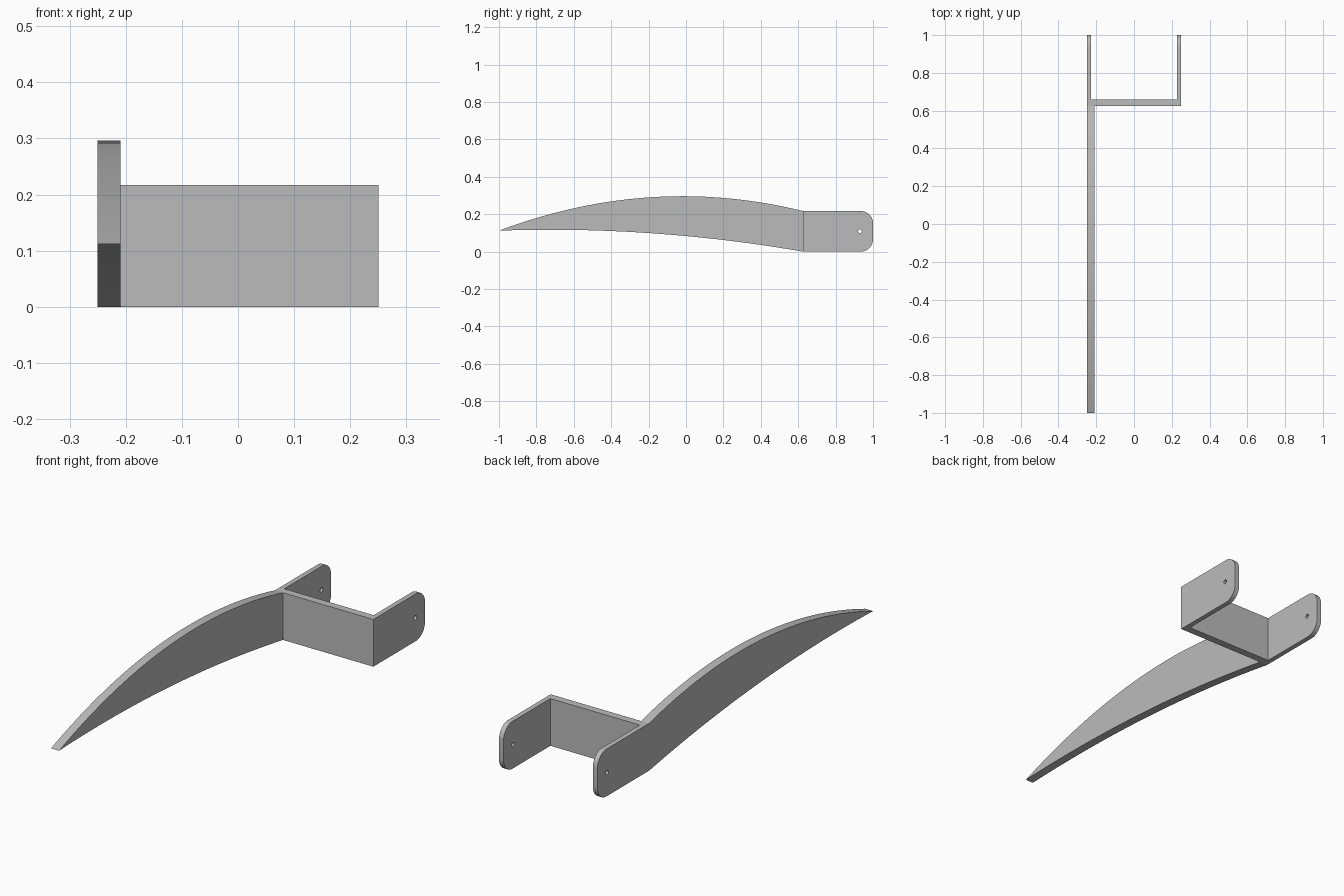
import bpy
import bmesh
from math import sin, cos, pi, radians
from mathutils import Matrix

cube = bpy.data.objects.get("Cube")
if cube:
    bpy.data.objects.remove(cube, do_unlink=True)

grey = bpy.data.materials.new("plain_grey")
grey.use_nodes = True
COLOUR = (0.5, 0.5, 0.5, 1)
grey.diffuse_color = COLOUR
grey.node_tree.nodes["Principled BSDF"].inputs["Base Color"].default_value = COLOUR

HALF = 0.25       # half width of the bracket
HEIGHT = 0.217    # bracket height
FRONT = 0.625     # front face of the cross plate
BACK = 0.66       # back face of the cross plate
ARM = 0.023       # arm thickness
BLADE = 0.041     # blade thickness


def extrude_x(name, outline, x0, x1):
    """Solid from a (y, z) outline, stretched from x0 to x1."""
    bm = bmesh.new()
    face = bm.faces.new([bm.verts.new((x0, y, z)) for y, z in outline])
    ext = bmesh.ops.extrude_face_region(bm, geom=[face])
    moved = [v for v in ext["geom"] if isinstance(v, bmesh.types.BMVert)]
    bmesh.ops.translate(bm, verts=moved, vec=(x1 - x0, 0, 0))
    bmesh.ops.recalc_face_normals(bm, faces=bm.faces)
    mesh = bpy.data.meshes.new(name)
    bm.to_mesh(mesh)
    bm.free()
    mesh.materials.append(grey)
    obj = bpy.data.objects.new(name, mesh)
    bpy.context.collection.objects.link(obj)
    return obj


def parabola(p, q, r, steps):
    """Points along the parabola through p, q and r."""
    s = (q[1] - p[1]) / (q[0] - p[0])
    a = ((r[1] - q[1]) / (r[0] - q[0]) - s) / (r[0] - p[0])
    ys = [p[0] + (r[0] - p[0]) * i / steps for i in range(steps + 1)]
    return [(y, p[1] + s * (y - p[0]) + a * (y - p[0]) * (y - q[0])) for y in ys]


def smooth(obj):
    bpy.ops.object.select_all(action="DESELECT")
    obj.select_set(True)
    bpy.context.view_layer.objects.active = obj
    bpy.ops.object.shade_smooth_by_angle(angle=radians(30))


# Curved blade tapering to a tip at the front
tip = (-1, 0.112)
top = parabola(tip, (0, 0.296), (FRONT, HEIGHT), 28)
bottom = parabola(tip, (0, 0.083), (FRONT, 0), 28)
smooth(extrude_x("blade", top + bottom[:0:-1], -HALF, -HALF + BLADE))

# Cross plate joining the two arms
extrude_x("cross_plate",
          [(FRONT, 0), (BACK, 0), (BACK, HEIGHT), (FRONT, HEIGHT)],
          -HALF, HALF)

# Arm outline with rounded rear corners
R = 0.065
lower = [(1 - R + R * sin(t), R - R * cos(t))
         for t in (pi / 2 * i / 10 for i in range(11))]
upper = [(y, HEIGHT - z) for y, z in reversed(lower)]
arm_outline = [(BACK, 0)] + lower + upper + [(BACK, HEIGHT)]

# Cutter for the pin holes
bm = bmesh.new()
bmesh.ops.create_cone(bm, cap_ends=True, segments=16, radius1=0.01, radius2=0.01,
                      depth=1, matrix=Matrix.Translation((0, 0.93, HEIGHT / 2))
                      @ Matrix.Rotation(pi / 2, 4, "Y"))
mesh = bpy.data.meshes.new("hole_cutter")
bm.to_mesh(mesh)
bm.free()
mesh.materials.append(grey)
cutter = bpy.data.objects.new("hole_cutter", mesh)
bpy.context.collection.objects.link(cutter)
cutter.hide_render = True
cutter.hide_viewport = True

# Two drilled arms
for name, x in (("right_arm", -HALF), ("left_arm", HALF - ARM)):
    arm = extrude_x(name, arm_outline, x, x + ARM)
    smooth(arm)
    cut = arm.modifiers.new("pin_hole", "BOOLEAN")
    cut.operation = "DIFFERENCE"
    cut.solver = "EXACT"
    cut.object = cutter
